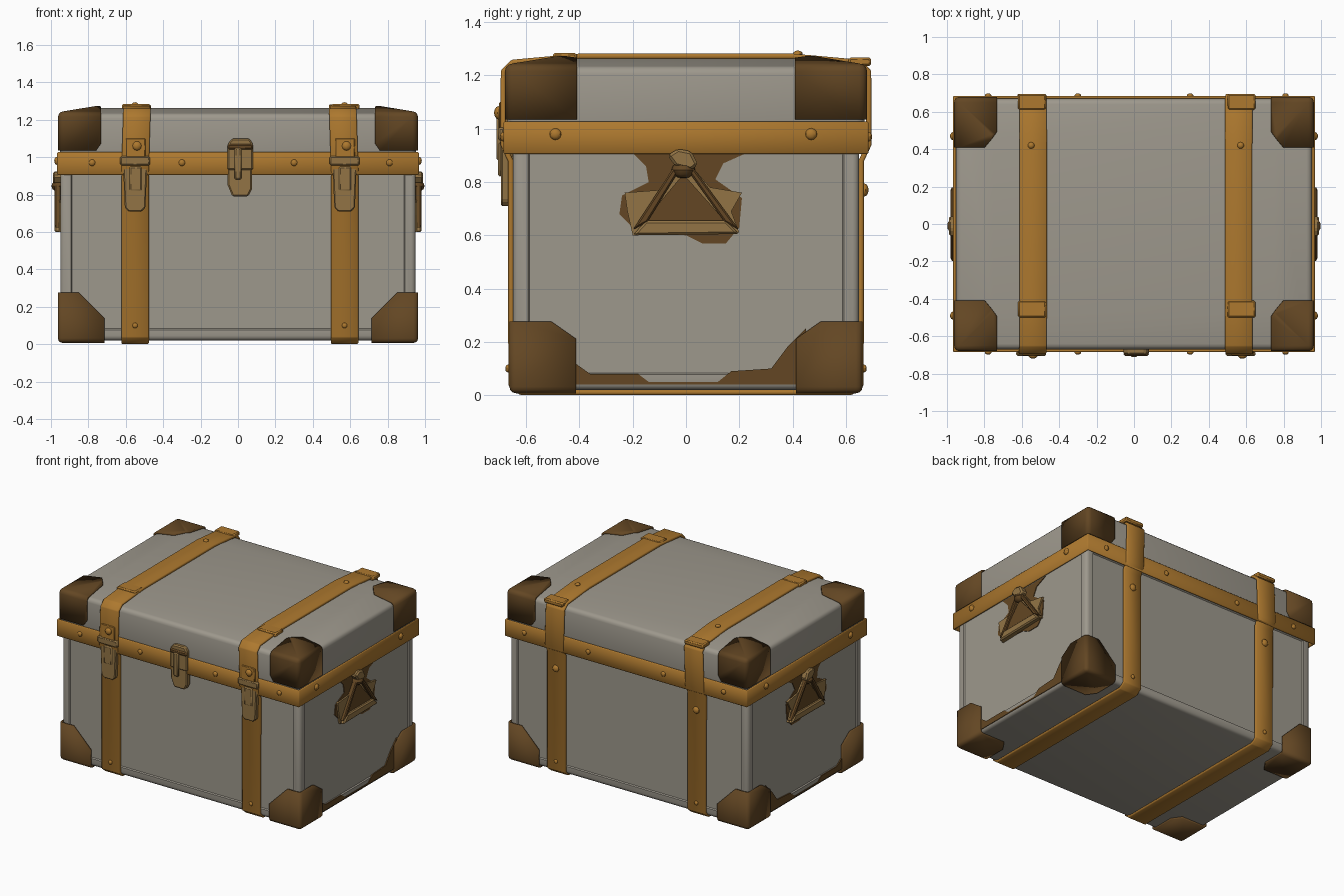
import bpy, bmesh, math
from mathutils import Vector

if "Cube" in bpy.data.objects:
    bpy.data.objects.remove(bpy.data.objects["Cube"])


def material(name, rgb):
    m = bpy.data.materials.new(name)
    m.use_nodes = True
    color = (*rgb, 1)
    m.diffuse_color = color
    bsdf = next(n for n in m.node_tree.nodes if n.type == 'BSDF_PRINCIPLED')
    bsdf.inputs["Base Color"].default_value = color
    bsdf.inputs["Roughness"].default_value = 0.8
    return m


CANVAS = material("grey canvas", (0.34, 0.315, 0.265))
LEATHER = material("orange leather", (0.42, 0.19, 0.028))
BROWN = material("dark brown", (0.125, 0.062, 0.017))
TAN = material("tan brass", (0.29, 0.175, 0.06))


def finish(bm, name, mat, bevel=0, solid=0, offset=0, smooth=True):
    mesh = bpy.data.meshes.new(name)
    bmesh.ops.recalc_face_normals(bm, faces=bm.faces)
    bm.to_mesh(mesh)
    bm.free()
    ob = bpy.data.objects.new(name, mesh)
    bpy.context.collection.objects.link(ob)
    mesh.materials.append(mat)
    if solid:
        mod = ob.modifiers.new("Thickness", 'SOLIDIFY')
        mod.thickness, mod.offset = solid, offset
    if bevel:
        mod = ob.modifiers.new("Bevel", 'BEVEL')
        mod.width, mod.segments, mod.limit_method = bevel, 1, 'ANGLE'
    if smooth:
        bpy.ops.object.select_all(action='DESELECT')
        ob.select_set(True)
        bpy.context.view_layer.objects.active = ob
        bpy.ops.object.shade_smooth_by_angle(angle=math.radians(35))
    return ob


def cube(lo, hi):
    bm = bmesh.new()
    bmesh.ops.create_cube(bm, size=1)
    lo, hi = Vector(lo), Vector(hi)
    for v in bm.verts:
        v.co = (lo + hi) / 2 + v.co * (hi - lo)
    return bm


def box(name, lo, hi, mat, bevel=0.008):
    return finish(cube(lo, hi), name, mat, bevel)


def prism(name, pts, axis, start, end, mat, bevel=0):
    """Extrude an outline along x (points are y, z) or y (points are x, z)."""
    bm = bmesh.new()
    place = (lambda a, b, d: (d, a, b)) if axis == 'X' else (lambda a, b, d: (a, d, b))
    face = bm.faces.new([bm.verts.new(place(a, b, start)) for a, b in pts])
    ext = bmesh.ops.extrude_face_region(bm, geom=[face])["geom"]
    step = Vector(place(0, 0, end - start))
    bmesh.ops.translate(bm, vec=step, verts=[g for g in ext if isinstance(g, bmesh.types.BMVert)])
    return finish(bm, name, mat, bevel, smooth=False)


def loop_band(name, path, lift, mat, thick=0.02):
    """Closed strip: each path point gives two edge positions through lift."""
    bm = bmesh.new()
    pairs = [[bm.verts.new(p) for p in lift(*pt)] for pt in path]
    for (a, b), (c, d) in zip(pairs, pairs[1:] + pairs[:1]):
        bm.faces.new((a, c, d, b))
    return finish(bm, name, mat, 0.005, thick, 0)


def rivet(name, pos, normal, r=0.018, mat=LEATHER):
    bm = bmesh.new()
    bmesh.ops.create_uvsphere(bm, u_segments=10, v_segments=6, radius=r)
    for v in bm.verts:
        v.co = Vector(pos) + v.co - Vector(normal) * v.co.dot(Vector(normal)) * 0.3
    return finish(bm, name, mat)


def body_shape(grow=0):
    x, y = 0.95 + grow, 0.65 + grow
    bm = cube((-x, -y, 0.02 - grow), (x, y, 0.98))
    bmesh.ops.bevel(bm, geom=bm.edges[:], offset=0.025, segments=3, affect='EDGES', profile=0.5)
    return bm


def lid_shape(grow=0):
    x, y = 0.952 + grow, 0.67 + grow
    bm = cube((-x, -y, 0.96), (x, y, 1.235 + grow))
    bmesh.ops.bevel(bm, geom=bm.edges[:], offset=0.03, segments=3, affect='EDGES', profile=0.5)
    bm.normal_update()
    top = max(bm.faces, key=lambda f: f.calc_center_median().z)
    bmesh.ops.inset_individual(bm, faces=[top], thickness=0.24, depth=0.028)
    return bm


# Body with shallow sunk panels, and crowned lid
bm = body_shape()
bm.normal_update()
panels = [f for f in bm.faces if f.calc_area() > 0.5 and abs(f.normal.z) < 0.5]
bmesh.ops.inset_individual(bm, faces=panels, thickness=0.045)
bmesh.ops.inset_individual(bm, faces=panels, thickness=0.008, depth=-0.008)
finish(bm, "chest_body", CANVAS)
finish(lid_shape(), "chest_lid", CANVAS)


# Corner caps, cut from slightly enlarged shells
def corner_cap(name, bm, corner, size, weights, reach):
    sign = [1 if c > 0 else -1 for c in corner[:2]] + [1 if corner[2] > 0.6 else -1]
    corner = Vector(corner)
    cuts = []
    for i in range(3):
        n = Vector((0, 0, 0))
        n[i] = -sign[i]
        cuts.append((corner + n * size[i], n))
    n = Vector([-s * w for s, w in zip(sign, weights)])
    cuts.append((corner - Vector((sign[0] * reach / weights[0], 0, 0)), n))
    for co, no in cuts:
        bmesh.ops.bisect_plane(bm, geom=bm.verts[:] + bm.edges[:] + bm.faces[:],
                               plane_co=co, plane_no=no, clear_outer=True)
    finish(bm, name, BROWN, 0, 0.015, -1)


for sx, side in ((-1, "right"), (1, "left")):
    for sy, end in ((-1, "front"), (1, "back")):
        corner_cap(f"bottom_cap_{end}_{side}", body_shape(0.013), (sx * 0.963, sy * 0.663, 0.007),
                   (0.25, 0.25, 0.27), (1, 0.7, 1), 0.38)
        corner_cap(f"top_cap_{end}_{side}", lid_shape(0.01), (sx * 0.962, sy * 0.68, 1.245),
                   (0.23, 0.27, 0.21), (1, 0.75, 0.7), 0.35)

# Horizontal band under the lid
loop_band("lid_band", [(-0.96, -0.678), (0.96, -0.678), (0.96, 0.678), (-0.96, 0.678)],
          lambda x, y: ((x, y, 0.905), (x, y, 1.027)), LEATHER)

# Straps running around the chest, with their fittings
half = [(0.62, 0.01), (0.658, 0.04), (0.658, 0.88), (0.686, 0.94), (0.686, 1.215),
        (0.65, 1.25), (0.40, 1.272)]
path = half + [(-y, z) for y, z in reversed(half)]
for cx, side in ((-0.55, "right"), (0.57, "left")):
    def across(y, z, cx=cx):
        shift = 0.02 * (z - 1) * (1 if cx < 0 else -1) * 2 if z > 1 else 0
        return (cx - 0.073 + shift, y, z), (cx + 0.073 + shift, y, z)
    loop_band(f"strap_{side}", path, across, LEATHER)
    box(f"strap_loop_{side}", (cx - 0.07, -0.50, 1.25), (cx + 0.08, -0.41, 1.285), LEATHER)
    box(f"strap_fold_{side}", (cx - 0.07, 0.61, 1.235), (cx + 0.08, 0.695, 1.268), LEATHER)
    # Buckle: hanging tongue, cross bar and upper plate
    prism(f"buckle_tongue_{side}", [(cx - 0.055, 0.73), (cx - 0.035, 0.71), (cx + 0.035, 0.71),
          (cx + 0.055, 0.73), (cx + 0.065, 0.97), (cx - 0.065, 0.97)], 'Y', -0.66, -0.695, TAN, 0.006)
    box(f"buckle_inset_{side}", (cx - 0.03, -0.705, 0.82), (cx + 0.035, -0.69, 0.95), TAN)
    box(f"buckle_bar_{side}", (cx - 0.08, -0.706, 0.955), (cx + 0.08, -0.68, 1.005), TAN)
    box(f"buckle_plate_{side}", (cx - 0.05, -0.702, 1.0), (cx + 0.055, -0.69, 1.1), LEATHER, 0.004)
    rivet(f"buckle_rivet_{side}", (cx + 0.01, -0.703, 1.06), (0, 1, 0), 0.025)
    for sy in (-1, 1):
        rivet(f"strap_rivet_low_{side}", (cx, sy * 0.668, 0.1), (0, 1, 0), 0.015)
    rivet(f"strap_rivet_back_{side}", (cx, 0.668, 0.77), (0, 1, 0), 0.025)
    rivet(f"strap_rivet_top_{side}", (cx, 0.42, 1.281), (0, 0, 1), 0.018)

# Band rivets
for x in (-0.78, -0.3, 0.3, 0.81):
    for sy in (-1, 1):
        rivet("band_rivet", (x, sy * 0.686, 0.97), (0, 1, 0))
for sx in (-1, 1):
    for y in (-0.49, 0.47):
        rivet("band_end_rivet", (sx * 0.968, y, 0.98), (1, 0, 0), 0.022)

# Central latch
prism("latch_plate", [(-0.055, 0.93), (0.08, 0.93), (0.08, 1.07), (0.06, 1.1), (-0.03, 1.1),
      (-0.055, 1.07)], 'Y', -0.66, -0.697, TAN, 0.008)
prism("latch_hasp", [(-0.03, 0.79), (0.055, 0.79), (0.075, 0.83), (0.075, 0.94), (-0.055, 0.94),
      (-0.055, 0.85)], 'Y', -0.645, -0.69, TAN, 0.008)
box("latch_ridge", (-0.02, -0.712, 0.88), (0.02, -0.69, 1.05), TAN)
box("latch_hinge", (-0.055, -0.705, 1.04), (0.08, -0.685, 1.07), BROWN)

# Side handles, with worn patches around them
for s, side in ((-1, "right"), (1, "left")):
    prism(f"handle_stain_{side}", [(-0.2, 0.91), (-0.15, 0.86), (-0.14, 0.8), (-0.24, 0.75), (-0.25, 0.68),
          (-0.18, 0.61), (0.0, 0.6), (0.06, 0.57), (0.15, 0.57), (0.2, 0.63), (0.21, 0.74),
          (0.11, 0.81), (0.14, 0.87), (0.23, 0.91)], 'X', s * 0.939, s * 0.947, BROWN)
    prism(f"edge_wear_{side}", [(-0.43, 0.04), (-0.43, 0.13), (-0.36, 0.08), (-0.18, 0.08), (-0.14, 0.05),
          (0.12, 0.05), (0.17, 0.09), (0.32, 0.1), (0.38, 0.18), (0.45, 0.25), (0.45, 0.04)],
          'X', s * 0.945, s * 0.953, BROWN)
    prism(f"handle_wings_{side}", [(-0.22, 0.69), (-0.23, 0.76), (-0.1, 0.77), (-0.04, 0.85), (0.03, 0.85),
          (0.09, 0.78), (0.21, 0.76), (0.17, 0.69), (0.2, 0.61), (-0.2, 0.6)],
          'X', s * 0.938, s * 0.958, TAN)
    prism(f"handle_centre_{side}", [(-0.16, 0.65), (0.15, 0.65), (-0.01, 0.83)],
          'X', s * 0.95, s * 0.964, BROWN)
    for t in (-1, 1):
        prism(f"handle_arm_{side}", [(-0.01 + t * 0.005, 0.86), (-0.01 + t * 0.04, 0.85), (t * 0.2, 0.62),
              (t * 0.145, 0.65)], 'X', s * 0.945, s * 0.98, BROWN, 0.006)
    prism(f"handle_grip_{side}", [(-0.2, 0.6), (0.2, 0.605), (0.15, 0.655), (-0.15, 0.655)],
          'X', s * 0.945, s * 0.982, TAN, 0.008)
    rivet(f"handle_knob_{side}", (s * 0.955, -0.01, 0.845), (0, 0, 1), 0.045, BROWN)
    prism(f"handle_mount_{side}", [(-0.07, 0.9), (-0.03, 0.925), (0.02, 0.915), (0.045, 0.865), (0.02, 0.845),
          (-0.04, 0.86)], 'X', s * 0.94, s * 0.99, TAN, 0.01)
